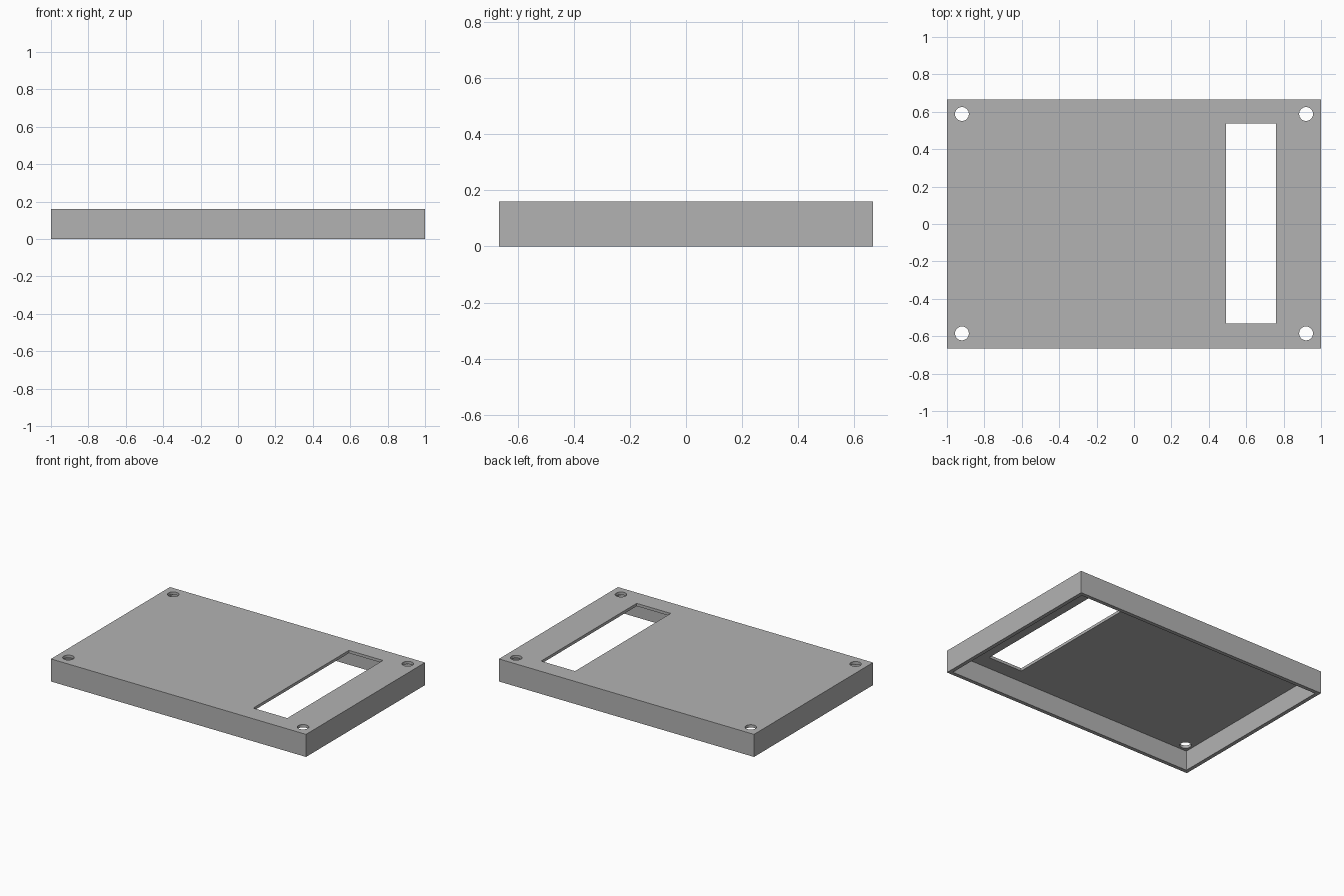
import bpy

default = bpy.data.objects.get("Cube")
if default:
    bpy.data.objects.remove(default, do_unlink=True)

# Overall dimensions
WIDTH, DEPTH, HEIGHT = 2.0, 1.333, 0.16
WALL, TOP = 0.027, 0.02

grey = bpy.data.materials.new("plain grey")
grey.use_nodes = True
colour = (0.45, 0.45, 0.45, 1)
grey.diffuse_color = colour
grey.node_tree.nodes["Principled BSDF"].inputs["Base Color"].default_value = colour


def box(name, low, high):
    """Box spanning two opposite corners."""
    bpy.ops.mesh.primitive_cube_add(size=1)
    obj = bpy.context.object
    obj.name = name
    obj.location = [(a + b) / 2 for a, b in zip(low, high)]
    obj.scale = [b - a for a, b in zip(low, high)]
    bpy.ops.object.transform_apply(location=True, rotation=False, scale=True)
    return obj


def cut(target, cutter):
    """Subtract the cutter, then remove it."""
    cutter.hide_render = True
    mod = target.modifiers.new("cut", 'BOOLEAN')
    mod.operation = 'DIFFERENCE'
    mod.solver = 'EXACT'
    mod.object = cutter
    bpy.context.view_layer.objects.active = target
    bpy.ops.object.modifier_apply(modifier=mod.name)
    bpy.data.objects.remove(cutter, do_unlink=True)


# Cover shell, hollow and open underneath
hx, hy = WIDTH / 2, DEPTH / 2
cover = box("cover", (-hx, -hy, 0), (hx, hy, HEIGHT))
cover.data.materials.append(grey)
cut(cover, box("cavity_cutter", (WALL - hx, WALL - hy, -0.1),
               (hx - WALL, hy - WALL, HEIGHT - TOP)))

# Long window through the top
cut(cover, box("window_cutter", (0.493, -0.533, 0.1), (0.76, 0.538, 0.3)))

# Screw holes in the four corners
for x in (-0.92, 0.92):
    for y in (-0.585, 0.588):
        bpy.ops.mesh.primitive_cylinder_add(vertices=48, radius=0.037, depth=0.2,
                                            location=(x, y, HEIGHT))
        cut(cover, bpy.context.object)

# Smooth hole walls, crisp box edges
bpy.ops.object.select_all(action='DESELECT')
cover.select_set(True)
bpy.context.view_layer.objects.active = cover
bpy.ops.object.shade_smooth_by_angle()
